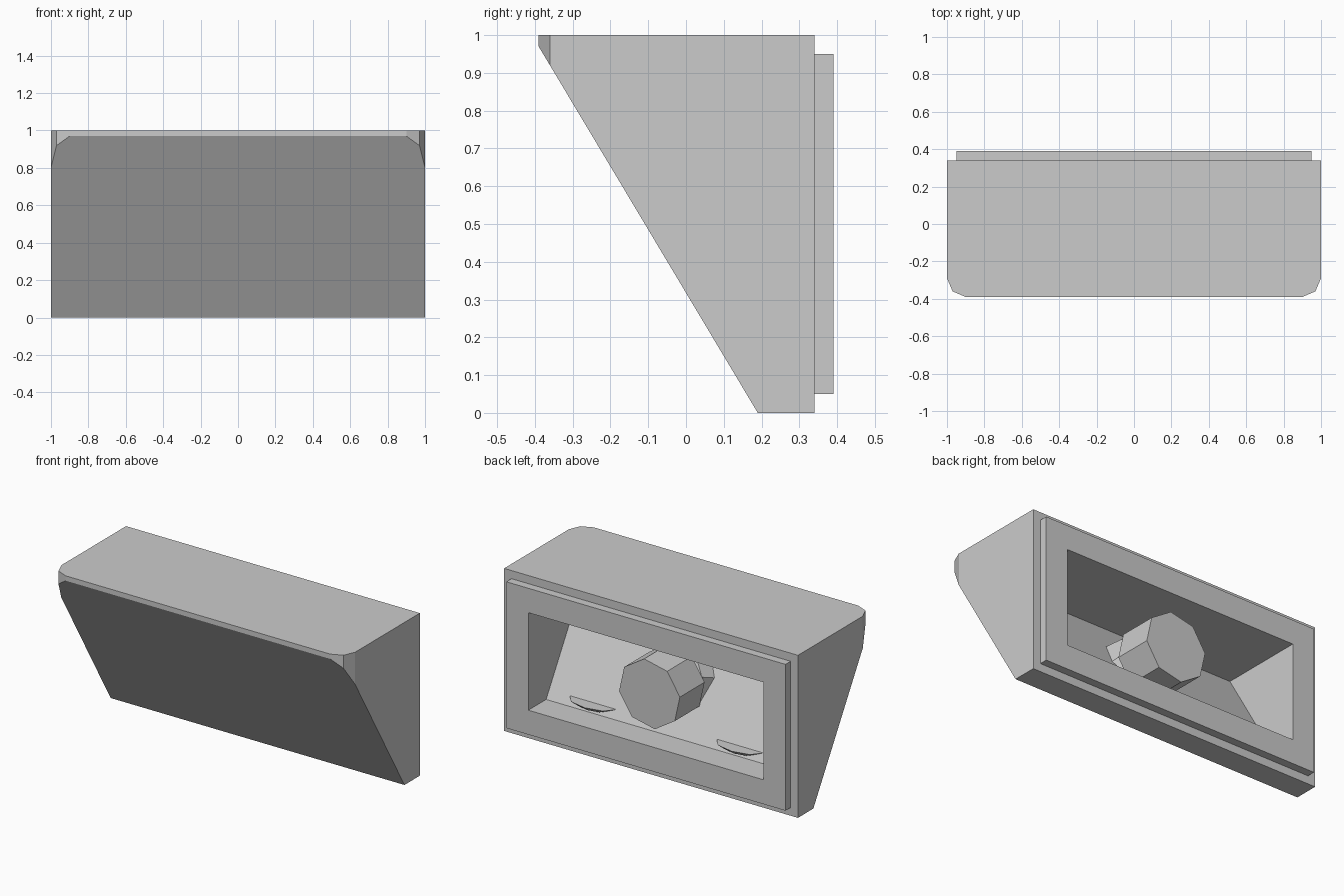
import bpy, bmesh, math
from mathutils import Vector, Matrix

if "Cube" in bpy.data.objects:
    bpy.data.objects.remove(bpy.data.objects["Cube"])

GREY = (0.6, 0.6, 0.6, 1)
grey = bpy.data.materials.new("light_grey")
grey.use_nodes = True
grey.diffuse_color = GREY
grey.node_tree.nodes["Principled BSDF"].inputs["Base Color"].default_value = GREY


def finish(name, bm):
    bmesh.ops.recalc_face_normals(bm, faces=bm.faces)
    mesh = bpy.data.meshes.new(name)
    bm.to_mesh(mesh)
    bm.free()
    mesh.materials.append(grey)
    obj = bpy.data.objects.new(name, mesh)
    bpy.context.collection.objects.link(obj)
    return obj


def prism(name, outline, offset, cut=None):
    """Extrude a closed outline; optionally slice away one side of a plane."""
    bm = bmesh.new()
    face = bm.faces.new([bm.verts.new(p) for p in outline])
    new = bmesh.ops.extrude_face_region(bm, geom=[face])["geom"]
    bmesh.ops.translate(bm, vec=offset,
                        verts=[v for v in new if isinstance(v, bmesh.types.BMVert)])
    if not any(f.is_valid and len(f.verts) == len(outline) for f in bm.faces if f is face):
        bm.faces.new([v for v in face.verts])
    bmesh.ops.recalc_face_normals(bm, faces=bm.faces)
    if cut:
        point, normal = cut
        bmesh.ops.bisect_plane(bm, geom=bm.verts[:] + bm.edges[:] + bm.faces[:],
                               plane_co=point, plane_no=normal, clear_outer=True)
        bmesh.ops.holes_fill(bm, edges=[e for e in bm.edges if e.is_boundary])
    return finish(name, bm)


def octagon(name, centre, r_base, r_tip, depth, rotation, scale=(1, 1, 1)):
    bm = bmesh.new()
    bmesh.ops.create_cone(bm, cap_ends=True, segments=8, radius1=r_base,
                          radius2=r_tip, depth=depth,
                          matrix=Matrix.Translation(centre) @ rotation
                          @ Matrix.Diagonal((*scale, 1)))
    return finish(name, bm)


# Housing: plan with clipped front corners, sliced by the sloping front
half = [(0.9, -0.39), (0.97, -0.36), (1, -0.29), (1, 0.34)]
plan = [(x, y, 0) for x, y in half] + [(-x, y, 0) for x, y in reversed(half)]
slope = Vector((0, -0.97, -0.58)).normalized()
housing = prism("housing", plan, (0, 0, 1), (Vector((0, 0.19, 0)), slope))

# Rear frame
rim = [(x, 0.34, z) for x, z in ((-.95, .05), (.95, .05), (.95, .95), (-.95, .95))]
frame = prism("rear_frame", rim, (0, 0.05, 0))

# Recess with a back wall parallel to the sloping front
section = [(-0.8, y, z) for y, z in ((0.5, 0.2), (0.217, 0.2), (-0.142, 0.8), (0.5, 0.8))]
cutter = prism("recess_cutter", section, (1.6, 0, 0))
cutter.hide_render = True
for obj in (housing, frame):
    mod = obj.modifiers.new("recess", "BOOLEAN")
    mod.operation = "DIFFERENCE"
    mod.solver = "EXACT"
    mod.object = cutter
    bpy.context.view_layer.objects.active = obj
    bpy.ops.object.modifier_apply(modifier=mod.name)
bpy.data.objects.remove(cutter)

# Lamp: octagonal drum on a tilted tapering socket
to_back = Matrix.Rotation(-math.pi / 2, 4, "X") @ Matrix.Rotation(math.radians(10), 4, "Z")
to_wall = Matrix.Rotation(math.radians(-68), 4, "X") @ Matrix.Rotation(math.radians(10), 4, "Z")
octagon("lamp_drum", (0, 0.235, 0.5), 0.21, 0.21, 0.24, to_back)
octagon("lamp_socket", (0, 0.05, 0.5), 0.23, 0.18, 0.13, to_wall)

# Small half-round ledges low on the recess wall
for side, x in (("left", 0.5), ("right", -0.5)):
    octagon(side + "_ledge", (x, 0.193, 0.237), 0.1, 0.155, 0.025, Matrix(), (1, 0.5, 1))
